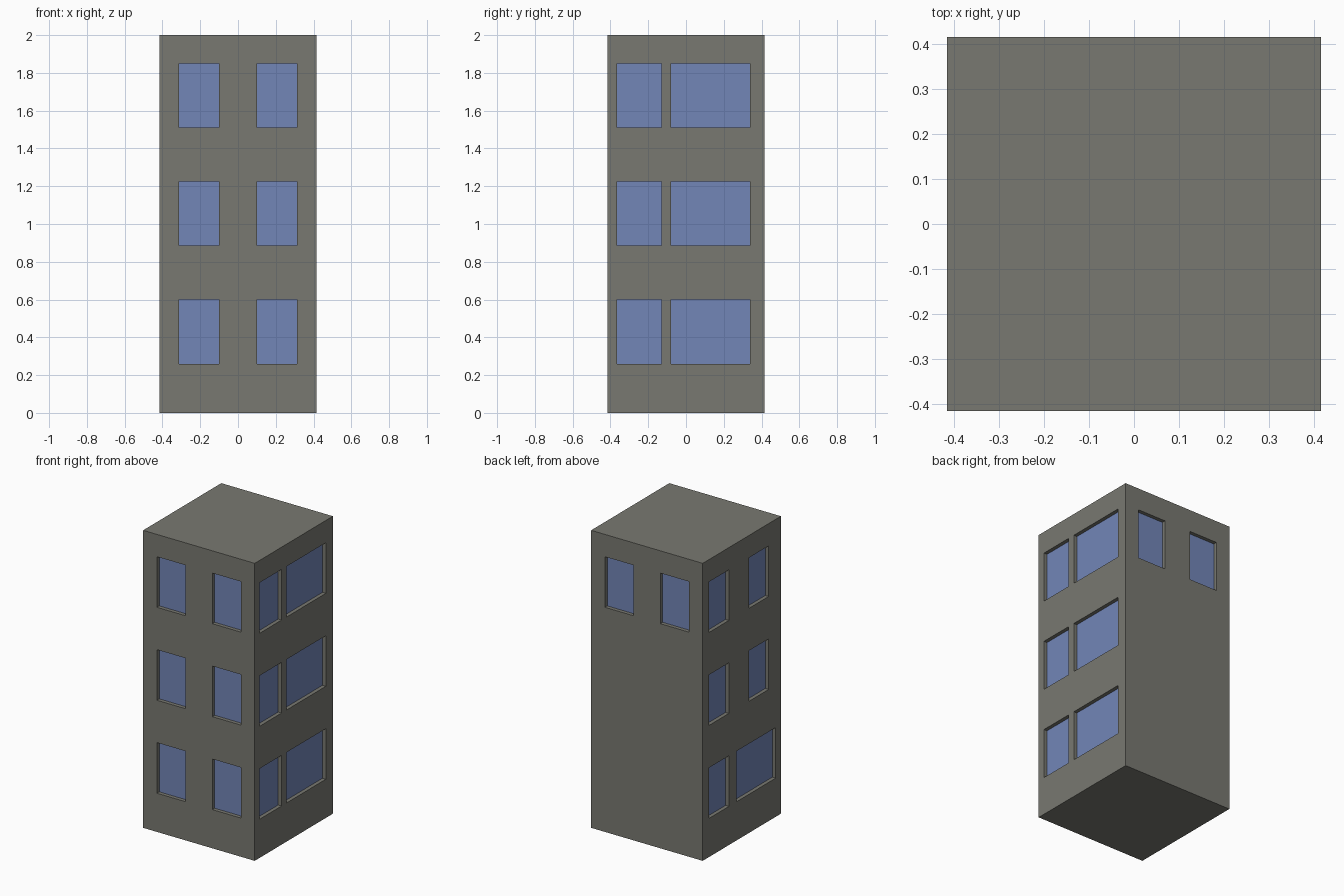
import bpy, bmesh
from mathutils import Vector

if "Cube" in bpy.data.objects:
    bpy.data.objects.remove(bpy.data.objects["Cube"])

HALF, HEIGHT, DEPTH = 0.415, 2.0, 0.025
FLOORS = [(0.26, 0.60), (0.885, 1.225), (1.51, 1.85)]


def material(name, color):
    m = bpy.data.materials.new(name)
    m.diffuse_color = (*color, 1)
    m.use_nodes = True
    m.node_tree.nodes["Principled BSDF"].inputs["Base Color"].default_value = m.diffuse_color
    return m


wall_mat = material("grey wall", (0.19, 0.19, 0.165))
glass_mat = material("blue glass", (0.17, 0.237, 0.475))

bm = bmesh.new()


def build_wall(right, floors):
    """Wall seen from outside; floors = window (left, right) spans per storey."""
    u_dir, z_dir = Vector(right), Vector((0, 0, 1))
    normal = u_dir.cross(z_dir)

    def quad(points, mat=0):
        f = bm.faces.new([bm.verts.new(u_dir * u + z_dir * z + normal * (HALF - d))
                          for u, z, d in points])
        f.material_index = mat

    windows = [(a, b, *FLOORS[i]) for i, spans in enumerate(floors) for a, b in spans]
    us = sorted({-HALF, HALF} | {v for w in windows for v in w[:2]})
    zs = sorted({0, HEIGHT} | {v for f in FLOORS for v in f})

    # wall surface around the openings
    for u0, u1 in zip(us, us[1:]):
        for z0, z1 in zip(zs, zs[1:]):
            cu, cz = (u0 + u1) / 2, (z0 + z1) / 2
            if not any(a < cu < b and c < cz < d for a, b, c, d in windows):
                quad([(u0, z0, 0), (u1, z0, 0), (u1, z1, 0), (u0, z1, 0)])

    # recessed panes and their reveals
    for a, b, c, d in windows:
        ring = [(a, c), (b, c), (b, d), (a, d)]
        quad([(*p, DEPTH) for p in ring], 1)
        for p, q in zip(ring, ring[1:] + ring[:1]):
            quad([(*p, 0), (*q, 0), (*q, DEPTH), (*p, DEPTH)])


pair = [(-0.312, -0.10), (0.10, 0.312)]
narrow_wide = [(-0.365, -0.13), (-0.08, 0.34)]
side_pair = [(-0.347, -0.137), (0.075, 0.285)]
side_wide = [(-0.347, -0.137), (-0.057, 0.36)]

build_wall((1, 0, 0), [pair] * 3)                          # front
build_wall((0, 1, 0), [narrow_wide] * 3)                   # right
build_wall((-1, 0, 0), [[], [], pair])                     # back
build_wall((0, -1, 0), [side_wide, side_pair, side_pair])  # left

# weld the walls, then close roof and base
bmesh.ops.remove_doubles(bm, verts=bm.verts[:], dist=1e-4)
for z in (0, HEIGHT):
    rim = [e for e in bm.edges if e.is_boundary
           and all(abs(v.co.z - z) < 1e-4 for v in e.verts)]
    for f in bmesh.ops.holes_fill(bm, edges=rim, sides=0)["faces"]:
        f.material_index = 0
bmesh.ops.recalc_face_normals(bm, faces=bm.faces[:])

mesh = bpy.data.meshes.new("building")
bm.to_mesh(mesh)
bm.free()
mesh.materials.append(wall_mat)
mesh.materials.append(glass_mat)
bpy.context.collection.objects.link(bpy.data.objects.new("building", mesh))
